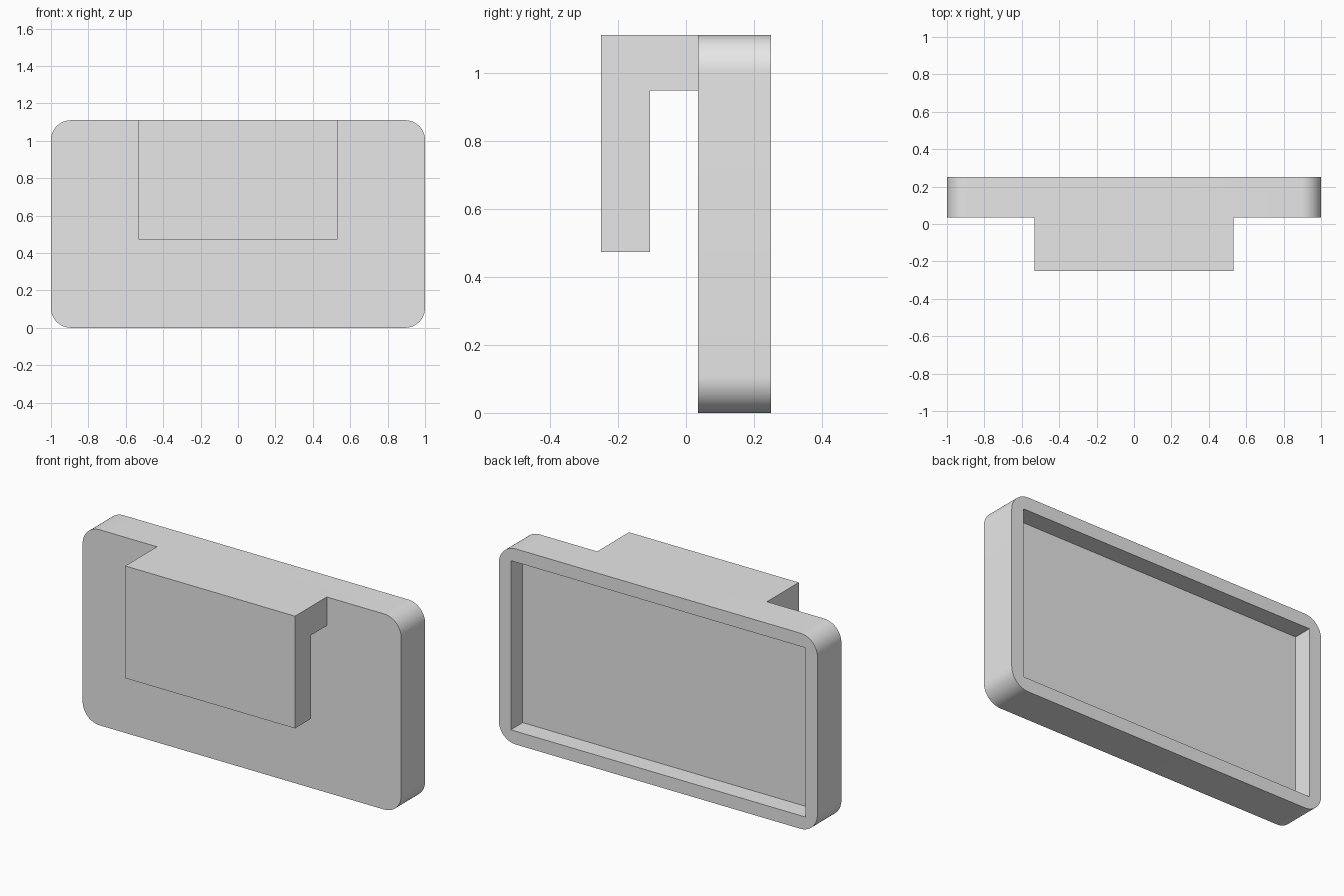
import bpy
import bmesh
import math

cube = bpy.data.objects.get("Cube")
if cube:
    bpy.data.objects.remove(cube, do_unlink=True)

HEIGHT = 1.11
BACK, FACE, FRONT = 0.25, 0.035, -0.25   # depth planes along y
RADIUS, WALL, RECESS = 0.107, 0.075, 0.107
CLIP = 0.533                             # half width of the clip

grey = bpy.data.materials.new("plain grey")
grey.use_nodes = True
grey.diffuse_color = (0.8, 0.8, 0.8, 1)
grey.node_tree.nodes["Principled BSDF"].inputs["Base Color"].default_value = (0.8, 0.8, 0.8, 1)


def prism(name, points, direction):
    """Extrude a closed outline of 3D points along a direction."""
    bm = bmesh.new()
    face = bm.faces.new([bm.verts.new(p) for p in points])
    grown = bmesh.ops.extrude_face_region(bm, geom=[face])["geom"]
    moved = [g for g in grown if isinstance(g, bmesh.types.BMVert)]
    bmesh.ops.translate(bm, verts=moved, vec=direction)
    bmesh.ops.recalc_face_normals(bm, faces=bm.faces)
    mesh = bpy.data.meshes.new(name)
    bm.to_mesh(mesh)
    bm.free()
    mesh.materials.append(grey)
    obj = bpy.data.objects.new(name, mesh)
    bpy.context.collection.objects.link(obj)
    return obj


def combine(target, other, operation):
    """Apply a boolean and drop the helper."""
    mod = target.modifiers.new(operation.lower(), "BOOLEAN")
    mod.operation = operation
    mod.solver = "EXACT"
    mod.object = other
    bpy.context.view_layer.objects.active = target
    bpy.ops.object.modifier_apply(modifier=mod.name)
    bpy.data.objects.remove(other, do_unlink=True)


# Rounded plate
outline = []
corners = [(1, 1), (-1, 1), (-1, -1), (1, -1)]
for quarter, (sx, sz) in enumerate(corners):
    for step in range(17):
        a = math.pi / 2 * (quarter + step / 16)
        outline.append((sx * (1 - RADIUS) + RADIUS * math.cos(a), FACE,
                        HEIGHT / 2 + sz * (HEIGHT / 2 - RADIUS) + RADIUS * math.sin(a)))
body = prism("plate_with_clip", outline, (0, BACK - FACE, 0))

# Rectangular recess in the back
recess = [(sx * (1 - WALL), BACK - RECESS, HEIGHT / 2 + sz * (HEIGHT / 2 - WALL))
          for sx, sz in corners]
combine(body, prism("recess_cutter", recess, (0, RECESS + 0.1, 0)), "DIFFERENCE")

# Hooked clip on the front, sunk slightly into the plate
root = FACE + 0.03
hook = [(root, HEIGHT), (FRONT, HEIGHT), (FRONT, 0.473), (-0.106, 0.473),
        (-0.106, 0.947), (root, 0.947)]
combine(body, prism("clip", [(-CLIP, y, z) for y, z in hook], (2 * CLIP, 0, 0)), "UNION")

# Smooth round corners, crisp edges elsewhere
bpy.ops.object.select_all(action="DESELECT")
body.select_set(True)
bpy.context.view_layer.objects.active = body
bpy.ops.object.shade_smooth_by_angle(angle=math.radians(30))
